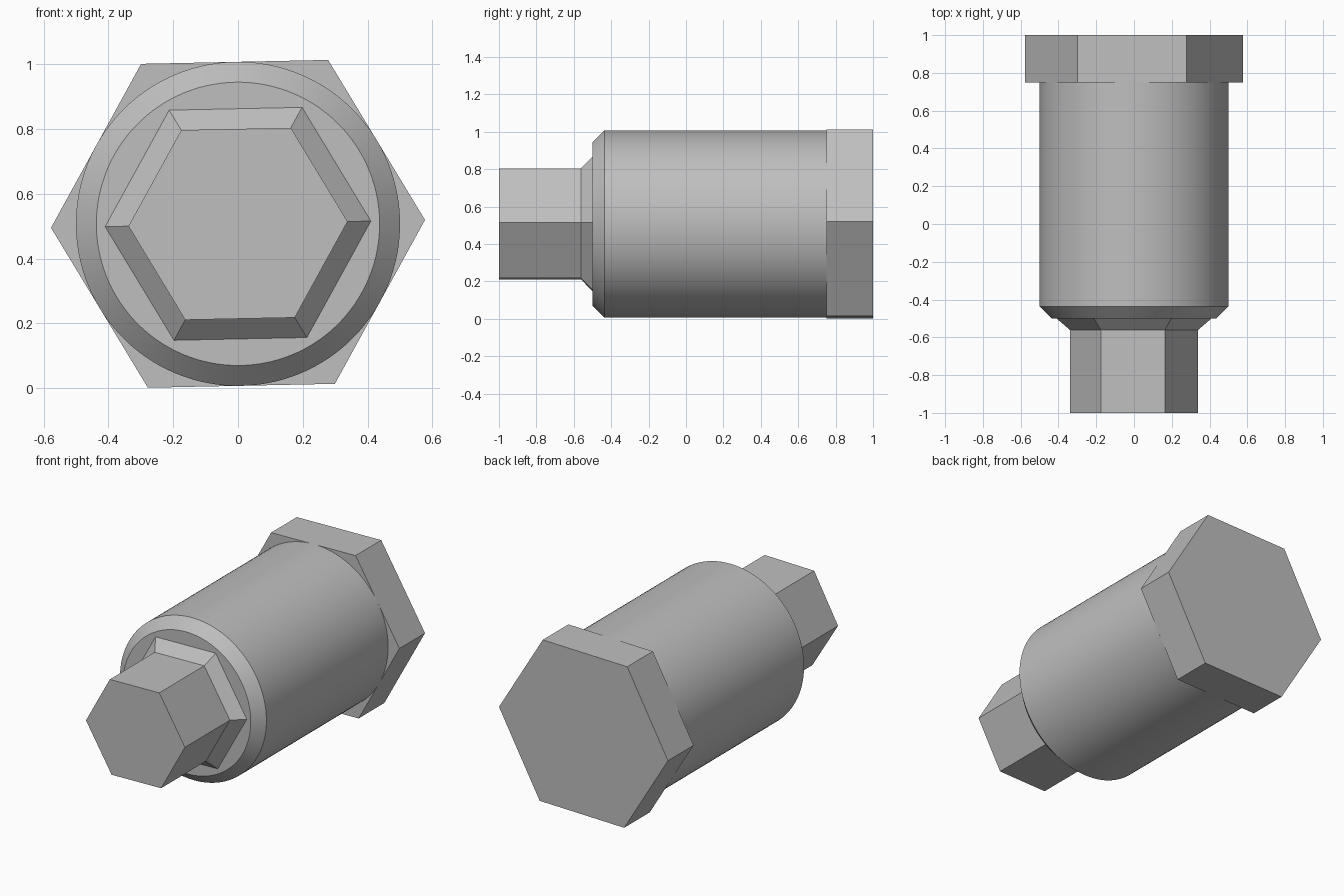
import bpy
import bmesh
from math import cos, sin, radians, tau

AXIS_Z = 0.507
TWIST = radians(1.2)      # slight turn shared by both hexagons

cube = bpy.data.objects.get("Cube")
if cube:
    bpy.data.objects.remove(cube, do_unlink=True)

grey = bpy.data.materials.new("steel_grey")
grey.use_nodes = True
grey.diffuse_color = (0.52, 0.52, 0.52, 1)
grey.node_tree.nodes["Principled BSDF"].inputs["Base Color"].default_value = grey.diffuse_color


def loft(name, profile, sides, cap_front=True, cap_back=True, smooth=False):
    """Sweep (y, radius) profile points around the long axis."""
    bm = bmesh.new()
    rings = []
    for y, r in profile:
        angles = [TWIST + tau * i / sides for i in range(sides)]
        rings.append([bm.verts.new((r * cos(a), y, AXIS_Z + r * sin(a))) for a in angles])
    for a, b in zip(rings, rings[1:]):
        for i in range(sides):
            j = (i + 1) % sides
            bm.faces.new((a[i], a[j], b[j], b[i]))
    if cap_front:
        bm.faces.new(rings[0])
    if cap_back:
        bm.faces.new(rings[-1][::-1])
    # Every face, caps included, is wound so that it points outward
    bm.normal_update()
    centre_y = (profile[0][0] + profile[-1][0]) / 2
    for f in bm.faces:
        c = f.calc_center_median()
        c.y -= centre_y
        c.z -= AXIS_Z
        if f.normal.dot(c) < 0:
            f.normal_flip()
    mesh = bpy.data.meshes.new(name)
    bm.to_mesh(mesh)
    bm.free()
    mesh.materials.append(grey)
    obj = bpy.data.objects.new(name, mesh)
    bpy.context.collection.objects.link(obj)
    if smooth:
        bpy.ops.object.select_all(action='DESELECT')
        obj.select_set(True)
        bpy.context.view_layer.objects.active = obj
        bpy.ops.object.shade_smooth_by_angle(angle=radians(30))
    return obj


# Hexagonal drive shank, flared where it meets the body
loft("hex_shank", [(-1, 0.338), (-0.562, 0.338), (-0.5, 0.41)], 6, cap_back=False)

# Round body with a chamfered front rim
loft("round_body", [(-0.5, 0.437), (-0.437, 0.5), (0.75, 0.5)], 120,
     cap_back=False, smooth=True)

# Wide hexagonal head at the back
loft("hex_head", [(0.75, 0.577), (1, 0.577)], 6)
